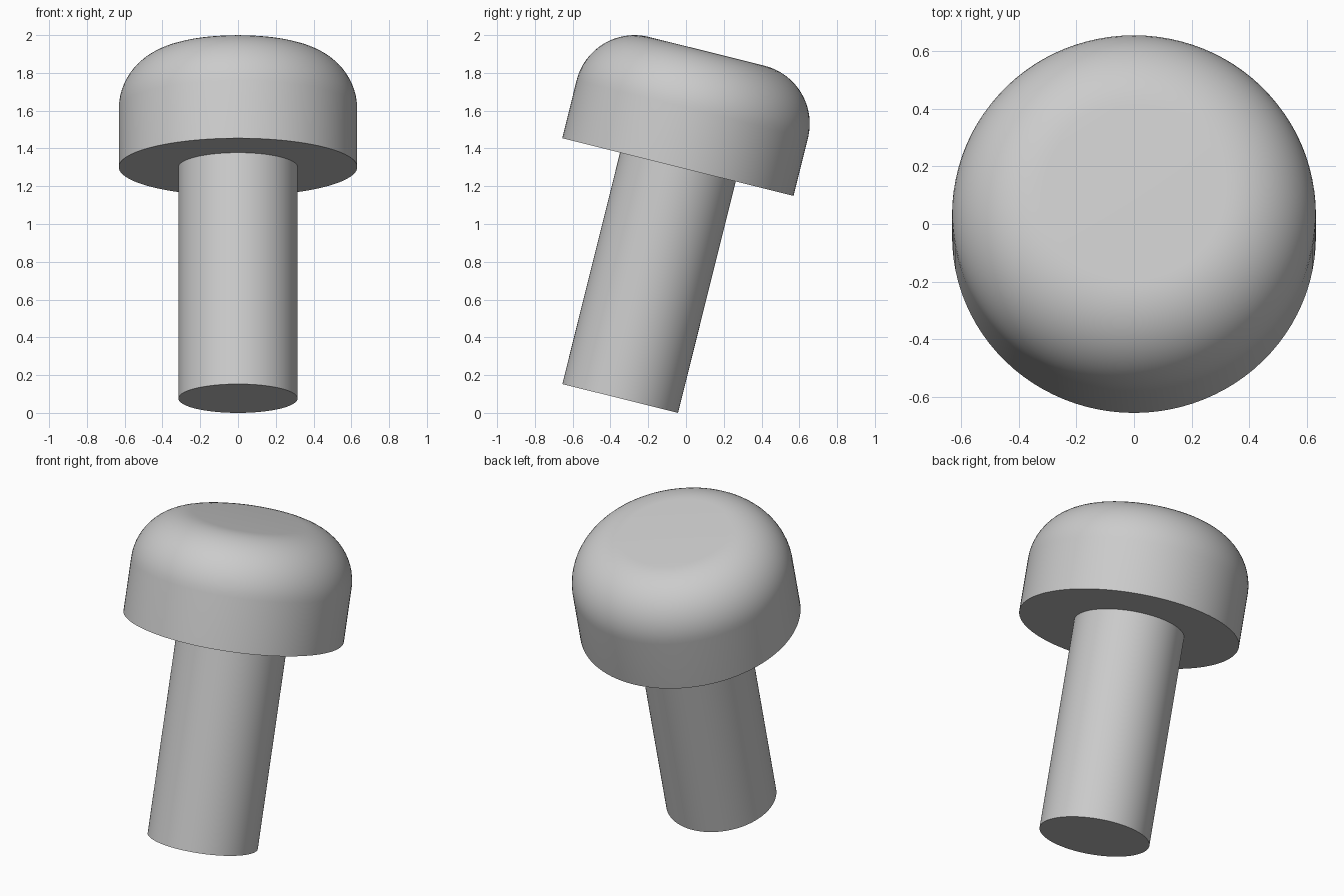
import bpy, bmesh, math
from mathutils import Matrix

cube = bpy.data.objects.get("Cube")
if cube:
    bpy.data.objects.remove(cube, do_unlink=True)

U = 0.6313                    # head radius, the unit of all proportions
TILT = math.radians(-14)
SIDES = 96

grey = bpy.data.materials.new("plain_grey")
grey.use_nodes = True
colour = (0.6, 0.6, 0.6, 1)
grey.diffuse_color = colour
grey.node_tree.nodes["Principled BSDF"].inputs["Base Color"].default_value = colour

# Tilted placement with the lowest rim of the shaft on the ground
place = Matrix.Translation((0, -0.3485, 0.5 * U * math.sin(-TILT))) @ Matrix.Rotation(TILT, 4, "X")


def lathe(name, profile):
    """Spin a (radius, height) profile around the tilted axis."""
    bm = bmesh.new()
    verts = [bm.verts.new((r * U, 0, h * U)) for r, h in profile]
    edges = [bm.edges.new(pair) for pair in zip(verts, verts[1:])]
    bmesh.ops.spin(bm, geom=verts + edges, axis=(0, 0, 1), cent=(0, 0, 0),
                   angle=math.tau, steps=SIDES)
    bmesh.ops.remove_doubles(bm, verts=bm.verts, dist=1e-5)
    bmesh.ops.recalc_face_normals(bm, faces=bm.faces)
    mesh = bpy.data.meshes.new(name)
    bm.to_mesh(mesh)
    bm.free()
    mesh.materials.append(grey)
    obj = bpy.data.objects.new(name, mesh)
    bpy.context.collection.objects.link(obj)
    obj.matrix_world = place
    bpy.ops.object.select_all(action="DESELECT")
    obj.select_set(True)
    bpy.context.view_layer.objects.active = obj
    bpy.ops.object.shade_smooth_by_angle(angle=math.radians(30))


# Straight shaft with a closed foot, meeting the open ring under the head
lathe("shaft", [(0, 0), (0.5, 0), (0.5, 2)])

# Wide head with a quarter-round shoulder and flat top
shoulder = [(0.5 + 0.5 * math.cos(a), 2.5 + 0.5 * math.sin(a))
            for a in (i * math.pi / 32 for i in range(17))]
lathe("head", [(0.5, 2), (1, 2)] + shoulder + [(0, 3)])
